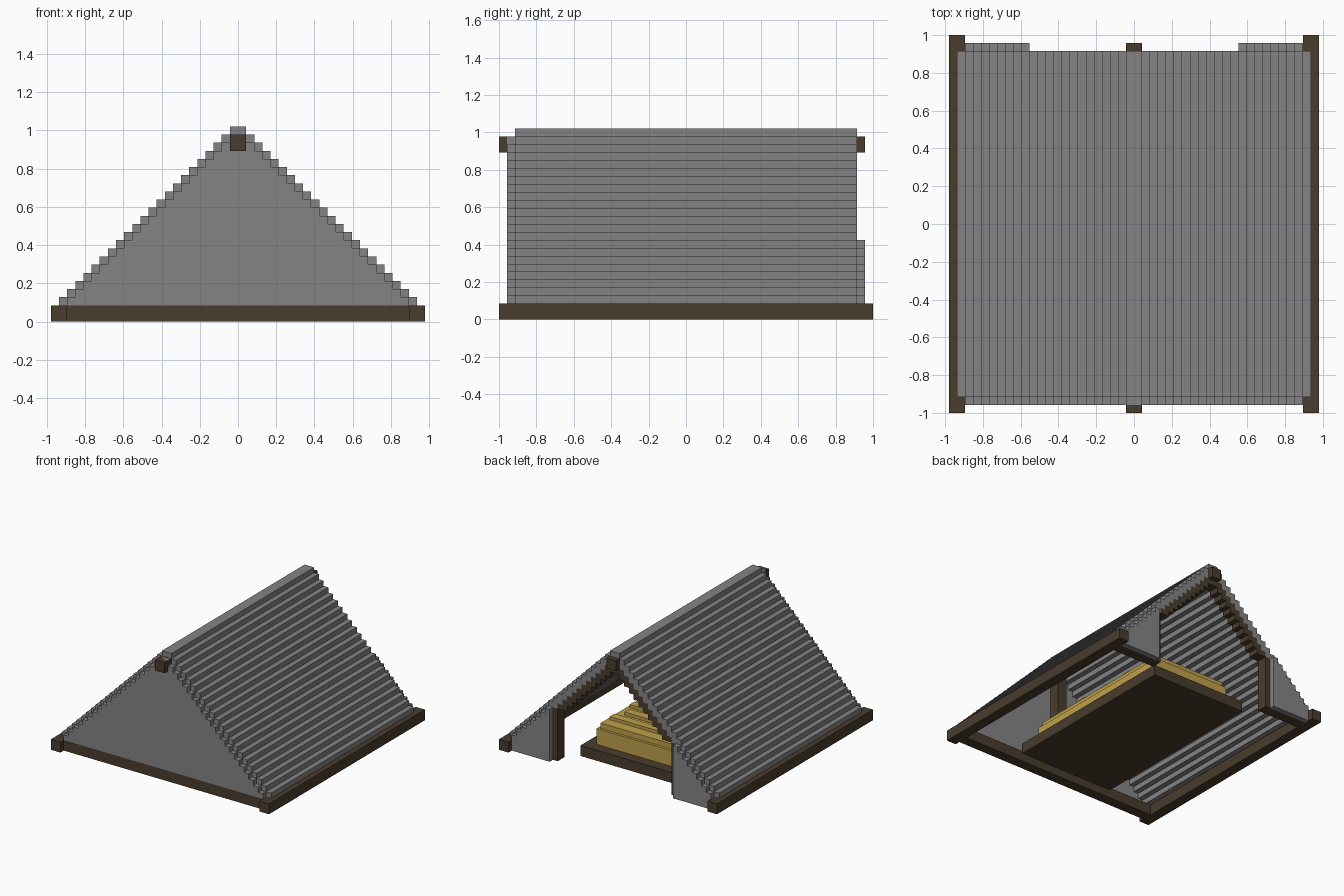
import bpy, bmesh

U = 2 / 47  # building grid unit

cube = bpy.data.objects.get("Cube")
if cube:
    bpy.data.objects.remove(cube, do_unlink=True)


def material(name, rgb):
    mat = bpy.data.materials.new(name)
    mat.use_nodes = True
    color = (*rgb, 1)
    mat.diffuse_color = color
    mat.node_tree.nodes["Principled BSDF"].inputs["Base Color"].default_value = color
    return mat


GRAY = material("gray canvas", (0.23, 0.23, 0.23))
BROWN = material("dark wood", (0.068, 0.045, 0.026))
STRAW = material("yellow straw", (0.52, 0.35, 0.07))


def finish(name, bm, mat):
    bmesh.ops.recalc_face_normals(bm, faces=bm.faces)
    mesh = bpy.data.meshes.new(name)
    bm.to_mesh(mesh)
    bm.free()
    mesh.materials.append(mat)
    obj = bpy.data.objects.new(name, mesh)
    bpy.context.collection.objects.link(obj)
    return obj


def boxes(name, mat, ranges):
    """One object from boxes given as x, y and z ranges in grid units."""
    bm = bmesh.new()
    for x, y, z in ranges:
        verts = bmesh.ops.create_cube(bm, size=1)["verts"]
        for v in verts:
            for axis, (low, high) in enumerate((x, y, z)):
                v.co[axis] = (high if v.co[axis] > 0 else low) * U
    return finish(name, bm, mat)


def both(ranges):
    """Add the mirror image of every box across x."""
    return ranges + [((-x[1], -x[0]), y, z) for x, y, z in ranges]


def wall(name, points, y):
    """Extrude an outline in x and z from y[0] to y[1]."""
    bm = bmesh.new()
    face = bm.faces.new([bm.verts.new((px * U, y[0] * U, pz * U)) for px, pz in points])
    new = bmesh.ops.extrude_face_region(bm, geom=[face])["geom"]
    bmesh.ops.translate(bm, vec=(0, (y[1] - y[0]) * U, 0),
                        verts=[g for g in new if isinstance(g, bmesh.types.BMVert)])
    return finish(name, bm, GRAY)


def stairs(count):
    """Stepped edge climbing inward from the eave."""
    return [p for i in range(count) for p in ((21 - i, 2 + i), (21 - i, 3 + i))]


# Stepped canvas roof
LENGTH = (-21.5, 21.5)
rows = [((max(20 - i, 1), 22 - i), LENGTH, (2 + i, 3 + i)) for i in range(21)]
boxes("roof_canvas", GRAY, both(rows) + [((-1, 1), LENGTH, (23, 24))])

# Closed front wall and the two back flaps
right = stairs(21)
wall("front_wall", right + [(-x, z) for x, z in reversed(right)], (-22.5, -21.5))
flap = [(13, 0), (21, 0)] + stairs(8) + [(13, 10)]
wall("back_flap_left", flap, (21.5, 22.5))
wall("back_flap_right", [(-x, z) for x, z in flap], (21.5, 22.5))

# Timber frame
boxes("side_beams", BROWN, both([((21, 23), (-23.5, 23.5), (0, 2))]))
boxes("front_sill", BROWN, [((-21, 21), (-22.5, -20.5), (0, 2))])
boxes("back_sills", BROWN, both([((14, 21), (19.5, 21.5), (0, 2))]))
boxes("ridge_beam", BROWN, [((-1, 1), (-23.5, 22.5), (21, 23))])
boxes("front_post", BROWN, [((-1, 1), (-21.5, -19.5), (2, 21))])
boxes("door_posts", BROWN, both([((12, 14), (19.5, 21.5), (0, 10))]))
boxes("door_rafters", BROWN, both(
    [((18 - i, 20 - i), (19.5, 21.5), (2 + i, 3 + i)) for i in range(8, 19)]))

# Bed with layered straw
boxes("bed_base", BROWN, [((-10, 10), (-18.5, 17.5), (0, 2))])
boxes("straw_mattress", STRAW, [((-8, 8), (-16.5, 15.5), (2, 5)),
                                ((-7.5, 7.5), (-16, 15), (5, 6))])
strips = []
for k in range(10):
    y = -15.5 + 3 * k
    reach = 7 if k % 2 else 6
    strips.append(((-reach, reach), (y, y + 1.5), (6, 6.6)))
boxes("straw_strips", STRAW, strips)
